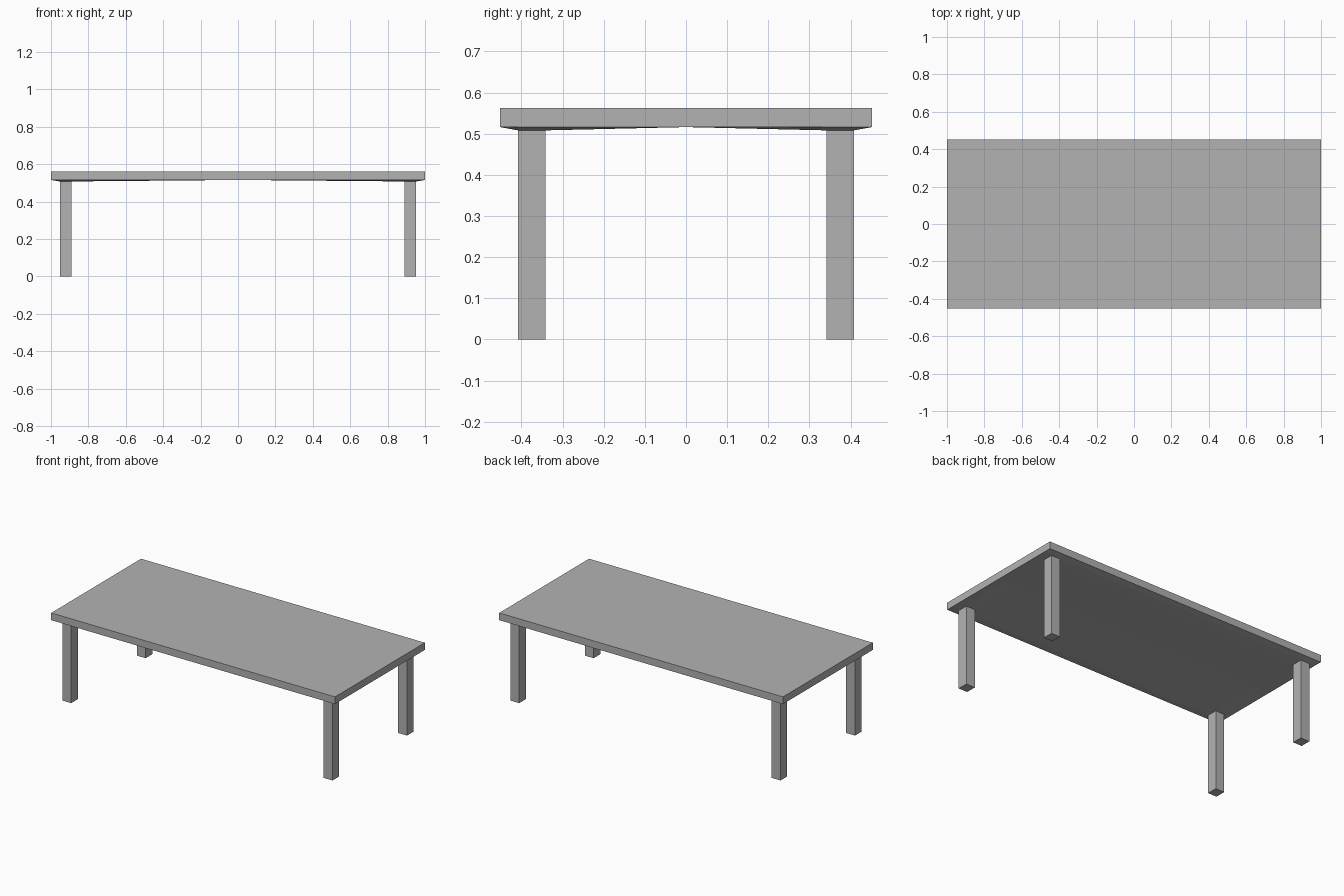
import bpy
import bmesh

cube = bpy.data.objects.get("Cube")
if cube:
    bpy.data.objects.remove(cube, do_unlink=True)

HALF_X, HALF_Y = 1.0, 0.452
TOP, RIM, SEAT = 0.562, 0.516, 0.508
LEG_X = (0.89, 0.952)
LEG_Y = (0.341, 0.408)

grey = bpy.data.materials.new("plain grey")
grey.use_nodes = True
colour = (0.448, 0.448, 0.448, 1)
grey.diffuse_color = colour
grey.node_tree.nodes["Principled BSDF"].inputs["Base Color"].default_value = colour


def finish(name, bm):
    bmesh.ops.recalc_face_normals(bm, faces=bm.faces)
    mesh = bpy.data.meshes.new(name)
    bm.to_mesh(mesh)
    bm.free()
    mesh.materials.append(grey)
    obj = bpy.data.objects.new(name, mesh)
    bpy.context.collection.objects.link(obj)
    return obj


def box(name, low, high):
    bm = bmesh.new()
    bmesh.ops.create_cube(bm, size=1)
    for v in bm.verts:
        v.co = [high[i] if v.co[i] > 0 else low[i] for i in range(3)]
    return finish(name, bm)


def mirrored(values):
    return [-v for v in reversed(values)] + [0] + list(values)


# Tabletop: flat slab whose underside dips gently to each leg
bm = bmesh.new()
xs = mirrored((*LEG_X, HALF_X))
ys = mirrored((*LEG_Y, HALF_Y))
under = [[bm.verts.new((x, y, SEAT if abs(x) in LEG_X and abs(y) in LEG_Y else RIM))
          for y in ys] for x in xs]
for i in range(len(xs) - 1):
    for j in range(len(ys) - 1):
        bm.faces.new((under[i][j], under[i][j + 1], under[i + 1][j + 1], under[i + 1][j]))
rim = [e for e in bm.edges if e.is_boundary]
sides = bmesh.ops.extrude_edge_only(bm, edges=rim)["geom"]
for v in sides:
    if isinstance(v, bmesh.types.BMVert):
        v.co.z = TOP
bmesh.ops.contextual_create(bm, geom=[e for e in bm.edges if e.is_boundary])
finish("tabletop", bm)

# Four square legs
for side, sx in (("left", 1), ("right", -1)):
    for end, sy in (("front", -1), ("back", 1)):
        x0, x1 = sorted(sx * v for v in LEG_X)
        y0, y1 = sorted(sy * v for v in LEG_Y)
        box(f"{end}_{side}_leg", (x0, y0, 0), (x1, y1, SEAT))
